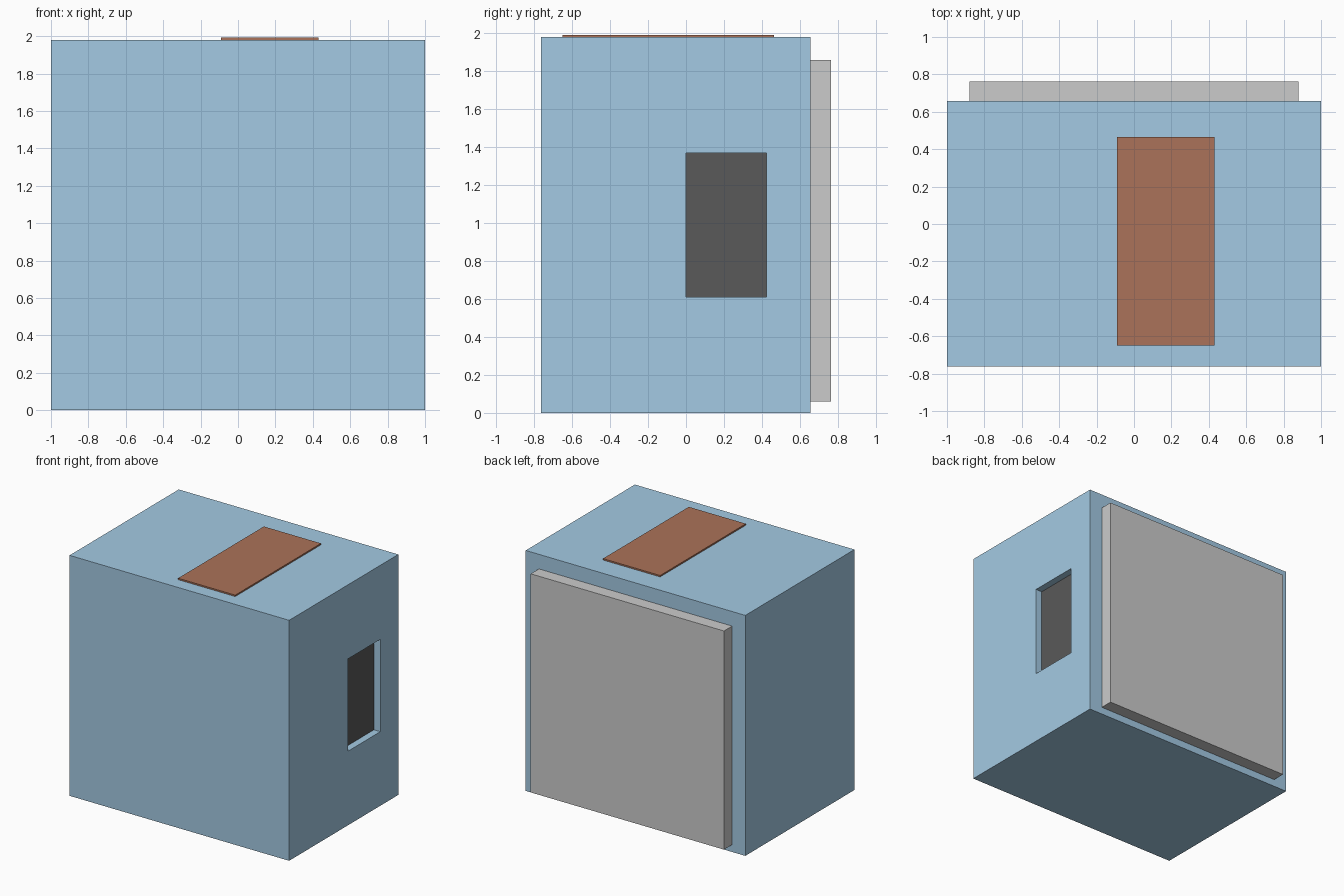
import bpy

if "Cube" in bpy.data.objects:
    bpy.data.objects.remove(bpy.data.objects["Cube"])


def material(name, color):
    m = bpy.data.materials.new(name)
    m.diffuse_color = (*color, 1)
    m.use_nodes = True
    m.node_tree.nodes["Principled BSDF"].inputs["Base Color"].default_value = m.diffuse_color
    return m


BLUE = material("blue_paint", (0.37, 0.59, 0.77))
BROWN = material("brown", (0.41, 0.17, 0.10))
DARK = material("dark_glass", (0.10, 0.10, 0.10))


def box(name, xs, ys, zs, mat=None):
    """Box from its minimum and maximum on each axis."""
    bpy.ops.mesh.primitive_cube_add(size=1)
    ob = bpy.context.object
    ob.name = ob.data.name = name
    for v in ob.data.vertices:
        v.co = [r[0] if c < 0 else r[1] for c, r in zip(v.co, (xs, ys, zs))]
    if mat:
        ob.data.materials.append(mat)
    return ob


FRONT, BACK, TOP = -0.763, 0.657, 1.98
INNER, CEILING, FLOOR = 0.88, 1.86, 0.06
SPAN = (-INNER, INNER)

# Shell: two full side walls with the roof, floor and front between them
box("left_wall", (-1, -INNER), (FRONT, BACK), (0, TOP), BLUE)
right_wall = box("right_wall", (INNER, 1), (FRONT, BACK), (0, TOP), BLUE)
box("roof", SPAN, (FRONT, BACK), (CEILING, TOP), BLUE)
box("floor", SPAN, (FRONT, BACK), (0, FLOOR), BLUE)
box("front_wall", SPAN, (FRONT, FRONT + 0.12), (FLOOR, CEILING), BLUE)

# Window recess in the right wall, with a dark pane at its back
WIN_Y, WIN_Z = (0.0, 0.423), (0.61, 1.37)
cutter = box("window_cutter", (0.94, 1.1), WIN_Y, WIN_Z, BLUE)
cutter.hide_render = True
cutter.hide_set(True)
cut = right_wall.modifiers.new("window_recess", 'BOOLEAN')
cut.operation = 'DIFFERENCE'
cut.solver = 'EXACT'
cut.object = cutter
box("window_pane", (0.93, 0.942), WIN_Y, WIN_Z, DARK)

# Grey back panel fills the opening and stands proud of the shell
box("back_panel", SPAN, (0.60, 0.763), (FLOOR, CEILING))

# Thin brown plate lying on the roof
box("roof_plate", (-0.09, 0.43), (-0.65, 0.465), (TOP, 1.992), BROWN)
